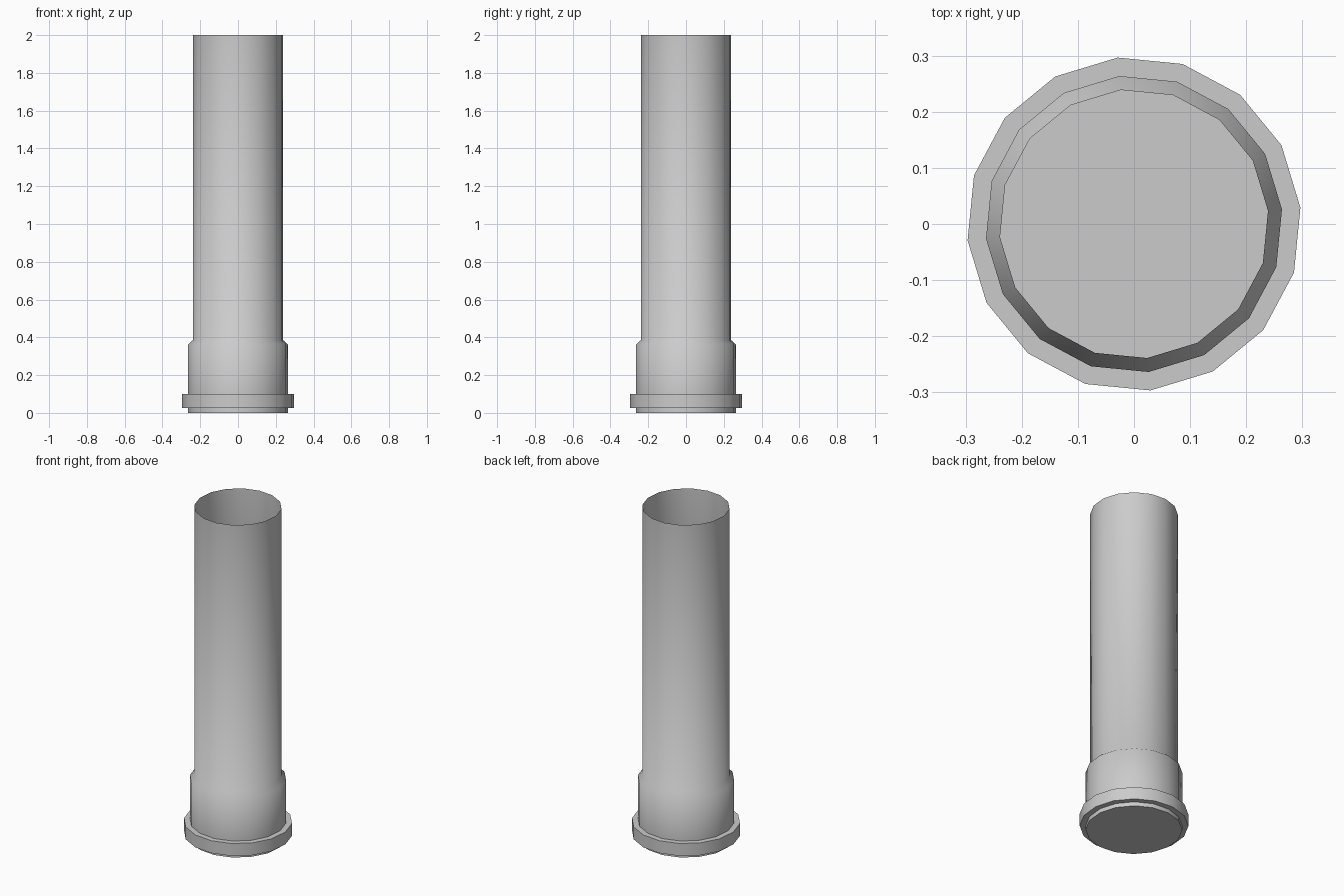
import bpy, bmesh, math

cube = bpy.data.objects.get("Cube")
if cube:
    bpy.data.objects.remove(cube, do_unlink=True)

SIDES = 16
PHASE = math.radians(5.625)

# One grey for the whole pipe
grey = bpy.data.materials.new("pipe grey")
grey.use_nodes = True
colour = (0.6, 0.6, 0.6, 1)
grey.diffuse_color = colour
grey.node_tree.nodes["Principled BSDF"].inputs["Base Color"].default_value = colour

# Outline as (radius, height): closed base, flange, socket, shoulder, open tube
profile = [(0.265, 0), (0.265, 0.025), (0.298, 0.025), (0.298, 0.1),
           (0.265, 0.1), (0.265, 0.363), (0.24, 0.385), (0.24, 2)]

bm = bmesh.new()
rings = []
for radius, z in profile:
    angles = [PHASE + math.tau * i / SIDES for i in range(SIDES)]
    rings.append([bm.verts.new((radius * math.cos(a), radius * math.sin(a), z))
                  for a in angles])

# Walls between neighbouring rings, and the base cap
for low, high in zip(rings, rings[1:]):
    for i in range(SIDES):
        j = (i + 1) % SIDES
        bm.faces.new((low[i], low[j], high[j], high[i]))
bm.faces.new(reversed(rings[0]))

mesh = bpy.data.meshes.new("socket_pipe")
bm.to_mesh(mesh)
bm.free()
mesh.materials.append(grey)
pipe = bpy.data.objects.new("socket_pipe", mesh)
bpy.context.collection.objects.link(pipe)

# Smooth round walls and shoulder, crisp flange edges
bpy.ops.object.select_all(action="DESELECT")
pipe.select_set(True)
bpy.context.view_layer.objects.active = pipe
bpy.ops.object.shade_smooth_by_angle(angle=math.radians(60))
